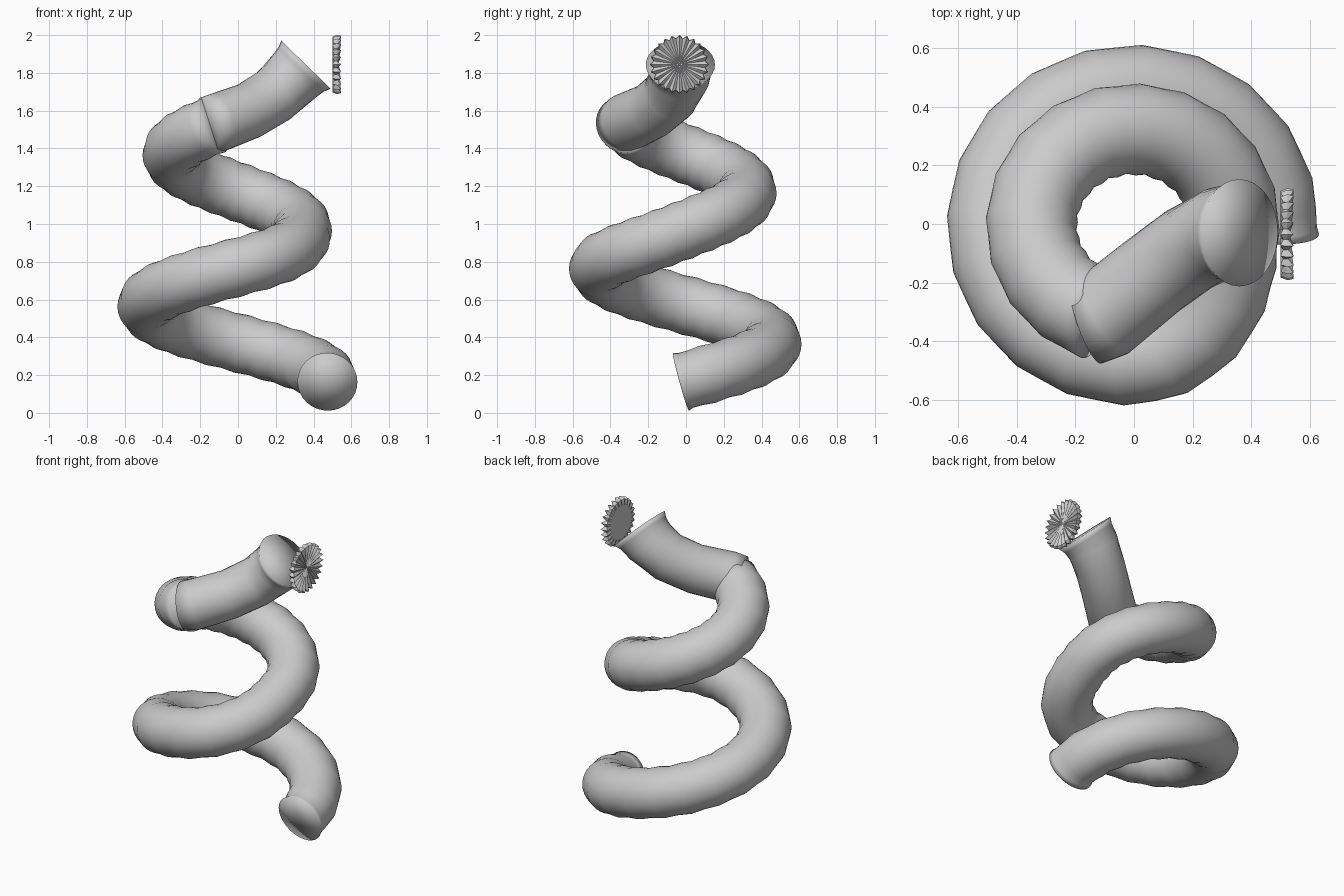
import bpy, bmesh, math
from mathutils import Vector

cube = bpy.data.objects.get("Cube")
if cube:
    bpy.data.objects.remove(cube)

grey = bpy.data.materials.new("plain grey")
grey.use_nodes = True
colour = (0.6, 0.6, 0.6, 1)
grey.diffuse_color = colour
grey.node_tree.nodes["Principled BSDF"].inputs["Base Color"].default_value = colour


def finish(bm, name):
    bmesh.ops.recalc_face_normals(bm, faces=bm.faces)
    mesh = bpy.data.meshes.new(name)
    bm.to_mesh(mesh)
    bm.free()
    obj = bpy.data.objects.new(name, mesh)
    bpy.context.collection.objects.link(obj)
    mesh.materials.append(grey)
    return obj


def bridge(bm, a, b):
    n = len(a)
    for i in range(n):
        bm.faces.new((a[i], a[(i + 1) % n], b[(i + 1) % n], b[i]))


def fan(bm, ring, centre):
    c = bm.verts.new(centre)
    for i in range(len(ring)):
        bm.faces.new((c, ring[i], ring[(i + 1) % len(ring)]))


def tube(name, stations, sides=32):
    """Closed round tube; each station is centre, axis, radius."""
    bm = bmesh.new()
    rings = []
    for c, axis, r in stations:
        axis = axis.normalized()
        u = axis.cross(Vector((0, 0, 1))).normalized()
        v = u.cross(axis)
        rings.append([bm.verts.new(c + r * (u * math.cos(t) + v * math.sin(t)))
                      for t in (math.tau * i / sides for i in range(sides))])
    for a, b in zip(rings, rings[1:]):
        bridge(bm, a, b)
    fan(bm, rings[0], stations[0][0])
    fan(bm, rings[-1], stations[-1][0])
    obj = finish(bm, name)
    obj.data.shade_smooth()
    return obj


# Coiled neck: two turns, the upper one tighter, with shallow ribs
def coil_point(q):
    t = min(max(q - 3, 0), 1)
    t = t * t * (3 - 2 * t)
    a = q * math.pi / 2 - 0.05
    return Vector((-0.004 + (0.478 - 0.133 * t) * math.cos(a),
                   -0.004 + (0.459 - 0.132 * t) * math.sin(a),
                   0.165 + 0.2 * q))


coil = []
per_quarter, end = 10, 6.8
for k in range(int(end * per_quarter) + 1):
    q = k / per_quarter
    axis = coil_point(q + 0.03) - coil_point(q - 0.03)
    r = 0.157 if k % 2 == 0 else 0.150
    coil.append((coil_point(q), axis, r))
# flared lip at the open foot
c, axis, _ = coil[0]
coil[0] = (c, axis, 0.159)
coil.insert(1, (c + axis.normalized() * 0.025, axis, 0.15))
tube("coiled_tube", coil)

# Straight upper arm bending up into a flared mouth
path = [(-0.16, -0.335, 1.525), (-0.10, -0.31, 1.54), (0.06, -0.18, 1.60),
        (0.19, -0.085, 1.68), (0.29, -0.035, 1.775), (0.335, -0.03, 1.82),
        (0.36, -0.03, 1.843)]
axes = [(1, 0.35, 0.25), (1, 0.6, 0.3), (1, 0.8, 0.45), (1, 0.6, 0.7),
        (1, 0.2, 0.95), (1, 0, 1), (1, 0, 1.03)]
radii = [0.15, 0.155, 0.15, 0.152, 0.16, 0.168, 0.183]
tube("upper_arm", [(Vector(p), Vector(a), r) for p, a, r in zip(path, axes, radii)])

# Pleated cap standing beside the mouth, facing +x
bm = bmesh.new()
pleats = 24
hub = Vector((0.5, -0.035, 1.845))


def cap_ring(profile):
    verts = []
    for i in range(2 * pleats):
        r, x = profile[i % 2]
        t = math.pi * i / pleats
        verts.append(bm.verts.new(hub + Vector((x, r * math.cos(t), r * math.sin(t)))))
    return verts


cap_rings = [cap_ring(p) for p in (
    [(0.108, 0), (0.108, 0)],
    [(0.148, 0), (0.138, 0.01)],
    [(0.157, 0.025), (0.139, 0.02)],
    [(0.152, 0.045), (0.136, 0.026)],
    [(0.108, 0.04), (0.085, 0.03)])]
for a, b in zip(cap_rings, cap_rings[1:]):
    bridge(bm, a, b)
fan(bm, cap_rings[0], hub)
fan(bm, cap_rings[-1], hub + Vector((0.03, 0, 0)))
finish(bm, "pleated_cap")
